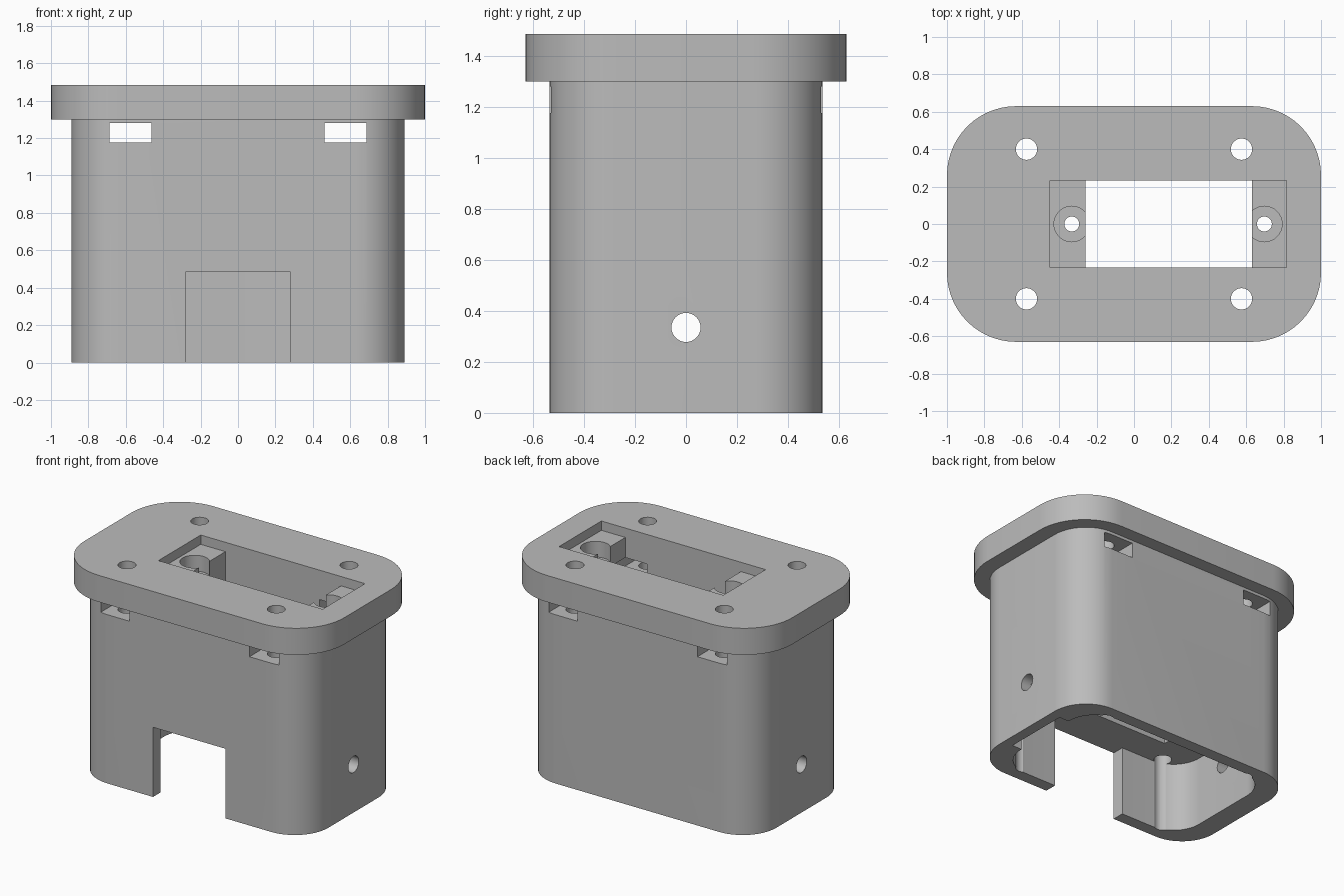
import bpy, bmesh, math

cube = bpy.data.objects.get("Cube")
if cube:
    bpy.data.objects.remove(cube, do_unlink=True)

grey = bpy.data.materials.new("plain_grey")
grey.use_nodes = True
colour = (0.5, 0.5, 0.5, 1)
grey.diffuse_color = colour
grey.node_tree.nodes["Principled BSDF"].inputs["Base Color"].default_value = colour


def prism(name, points, z0, z1):
    """Extrude a flat outline from z0 up to z1."""
    bm = bmesh.new()
    face = bm.faces.new([bm.verts.new((x, y, z0)) for x, y in points])
    top = bmesh.ops.extrude_face_region(bm, geom=[face])["geom"]
    verts = [v for v in top if isinstance(v, bmesh.types.BMVert)]
    bmesh.ops.translate(bm, verts=verts, vec=(0, 0, z1 - z0))
    bmesh.ops.recalc_face_normals(bm, faces=bm.faces)
    mesh = bpy.data.meshes.new(name)
    bm.to_mesh(mesh)
    bm.free()
    mesh.materials.append(grey)
    ob = bpy.data.objects.new(name, mesh)
    bpy.context.collection.objects.link(ob)
    return ob


def rounded(hx, hy, r, steps=14):
    """Outline of a rectangle with round corners."""
    pts = []
    for i, (sx, sy) in enumerate([(1, 1), (-1, 1), (-1, -1), (1, -1)]):
        for k in range(steps + 1):
            a = math.pi / 2 * (i + k / steps)
            pts.append((sx * (hx - r) + r * math.cos(a), sy * (hy - r) + r * math.sin(a)))
    return pts


def box(x0, x1, y0, y1):
    return [(x0, y0), (x1, y0), (x1, y1), (x0, y1)]


def circle(x, y, r, n=32):
    return [(x + r * math.cos(math.tau * k / n), y + r * math.sin(math.tau * k / n)) for k in range(n)]


def combine(target, tool, operation="DIFFERENCE"):
    """Apply a boolean and remove the tool."""
    mod = target.modifiers.new("cut", "BOOLEAN")
    mod.operation = operation
    mod.solver = "EXACT"
    mod.object = tool
    tool.hide_render = True
    bpy.context.view_layer.objects.active = target
    bpy.ops.object.modifier_apply(modifier=mod.name)
    bpy.data.objects.remove(tool, do_unlink=True)


# Body with wide rim flange
housing = prism("housing", rounded(0.89, 0.535, 0.26), 0, 1.4)
combine(housing, prism("flange", rounded(1, 0.63, 0.37), 1.3, 1.485), "UNION")

# Hollow lower chamber and the front cable opening
combine(housing, prism("chamber", rounded(0.74, 0.45, 0.21), -0.1, 0.485))
combine(housing, prism("front_opening", box(-0.28, 0.28, -0.7, -0.3), -0.1, 0.485))

# Stepped window: lower pocket, through opening and top recess leave two shelves
W = 0.233
combine(housing, prism("pocket", box(-0.45, 0.815, -W, W), -0.1, 1.1))
combine(housing, prism("window", box(-0.26, 0.63, -W, W), 1, 1.6))
combine(housing, prism("recess", box(-0.45, 0.815, -W, W), 1.42, 1.6))

# Counterbored screw holes in the shelves
for x in (-0.333, 0.697):
    combine(housing, prism("counterbore", circle(x, 0, 0.095), 1.31, 1.5))
    combine(housing, prism("shelf_hole", circle(x, 0, 0.04), 1, 1.5))

# Nut slots across the depth and bolt holes down the corners
for x in (-0.575, 0.575):
    combine(housing, prism("nut_slot", box(x - 0.112, x + 0.112, -0.8, 0.8), 1.175, 1.28))
    for y in (-0.4, 0.4):
        combine(housing, prism("bolt_hole", circle(x, y, 0.057), -0.1, 1.6))

# Round hole through both side walls
side_hole = prism("side_hole", circle(0, 0, 0.057), -1.2, 1.2)
side_hole.rotation_euler.y = math.pi / 2
side_hole.location.z = 0.335
bpy.context.view_layer.update()
combine(housing, side_hole)

# Smooth rounds, sharp edges
bpy.ops.object.select_all(action="DESELECT")
housing.select_set(True)
bpy.context.view_layer.objects.active = housing
bpy.ops.object.shade_smooth_by_angle(angle=math.radians(30))
